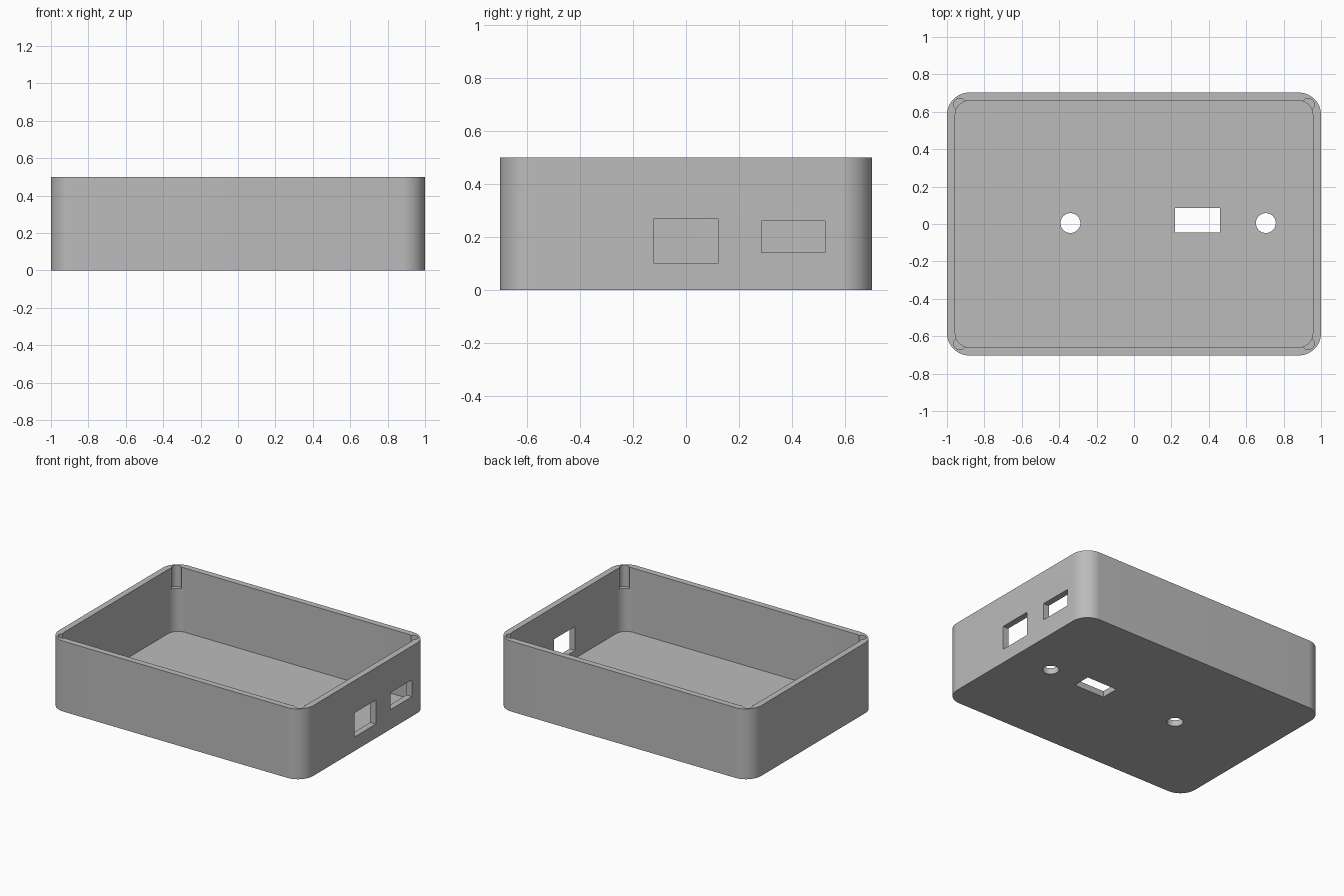
import bpy
import bmesh
from math import cos, sin, pi, radians

cube = bpy.data.objects.get("Cube")
if cube:
    bpy.data.objects.remove(cube, do_unlink=True)

WIDTH, DEPTH, HEIGHT = 2.0, 1.406, 0.5
WALL, CORNER = 0.044, 0.12

grey = bpy.data.materials.new("plain grey")
grey.use_nodes = True
colour = (0.5, 0.5, 0.5, 1)
grey.diffuse_color = colour
grey.node_tree.nodes["Principled BSDF"].inputs["Base Color"].default_value = colour


def rounded_rect(w, d, r, steps=16):
    """Outline of a rectangle with rounded corners."""
    points = []
    for i, (sx, sy) in enumerate([(1, 1), (-1, 1), (-1, -1), (1, -1)]):
        for k in range(steps + 1):
            a = (i + k / steps) * pi / 2
            points.append((sx * (w / 2 - r) + r * cos(a), sy * (d / 2 - r) + r * sin(a)))
    return points


def circle(r, sides=48):
    return [(r * cos(2 * pi * k / sides), r * sin(2 * pi * k / sides)) for k in range(sides)]


def prism(name, outline, x, y, z0, z1):
    """Extrude an outline upward from z0 to z1."""
    bm = bmesh.new()
    base = bm.faces.new([bm.verts.new((x + px, y + py, z0)) for px, py in outline])
    top = bmesh.ops.extrude_face_region(bm, geom=[base])["geom"]
    bmesh.ops.translate(bm, vec=(0, 0, z1 - z0),
                        verts=[v for v in top if isinstance(v, bmesh.types.BMVert)])
    bmesh.ops.recalc_face_normals(bm, faces=bm.faces)
    mesh = bpy.data.meshes.new(name)
    bm.to_mesh(mesh)
    bm.free()
    mesh.materials.append(grey)
    obj = bpy.data.objects.new(name, mesh)
    bpy.context.collection.objects.link(obj)
    return obj


def box(name, x0, x1, y0, y1, z0, z1):
    outline = [(x0, y0), (x1, y0), (x1, y1), (x0, y1)]
    return prism(name, outline, 0, 0, z0, z1)


# Outer shell
tray = prism("enclosure_tray", rounded_rect(WIDTH, DEPTH, CORNER), 0, 0, 0, HEIGHT)

# Inner cavity, leaving the walls and floor
cutters = [prism("cavity_cutter", rounded_rect(WIDTH - 2 * WALL, DEPTH - 2 * WALL, CORNER - WALL),
                 0, 0, WALL, HEIGHT + 0.1)]

# Peg recesses in the four inner corners
for sx in (-1, 1):
    for sy in (-1, 1):
        cutters.append(prism("peg_recess_cutter", circle(0.033, 32),
                             sx * 0.931, sy * 0.638, HEIGHT - 0.15, HEIGHT + 0.1))

# Two ports through the side wall
cutters.append(box("large_port_cutter", 0.9, 1.1, -0.12, 0.12, 0.1, 0.27))
cutters.append(box("small_port_cutter", 0.9, 1.1, 0.285, 0.525, 0.14, 0.26))

# Slot and two round holes through the floor
cutters.append(box("floor_slot_cutter", 0.22, 0.46, -0.045, 0.085, -0.1, 0.1))
for x in (-0.34, 0.705):
    cutters.append(prism("floor_hole_cutter", circle(0.053), x, 0.005, -0.1, 0.1))

bpy.context.view_layer.objects.active = tray
tray.select_set(True)
for cutter in cutters:
    mod = tray.modifiers.new("cut", "BOOLEAN")
    mod.operation = "DIFFERENCE"
    mod.solver = "EXACT"
    mod.object = cutter
    bpy.ops.object.modifier_apply(modifier=mod.name)
    bpy.data.objects.remove(cutter, do_unlink=True)

bpy.ops.object.shade_smooth_by_angle(angle=radians(30))
